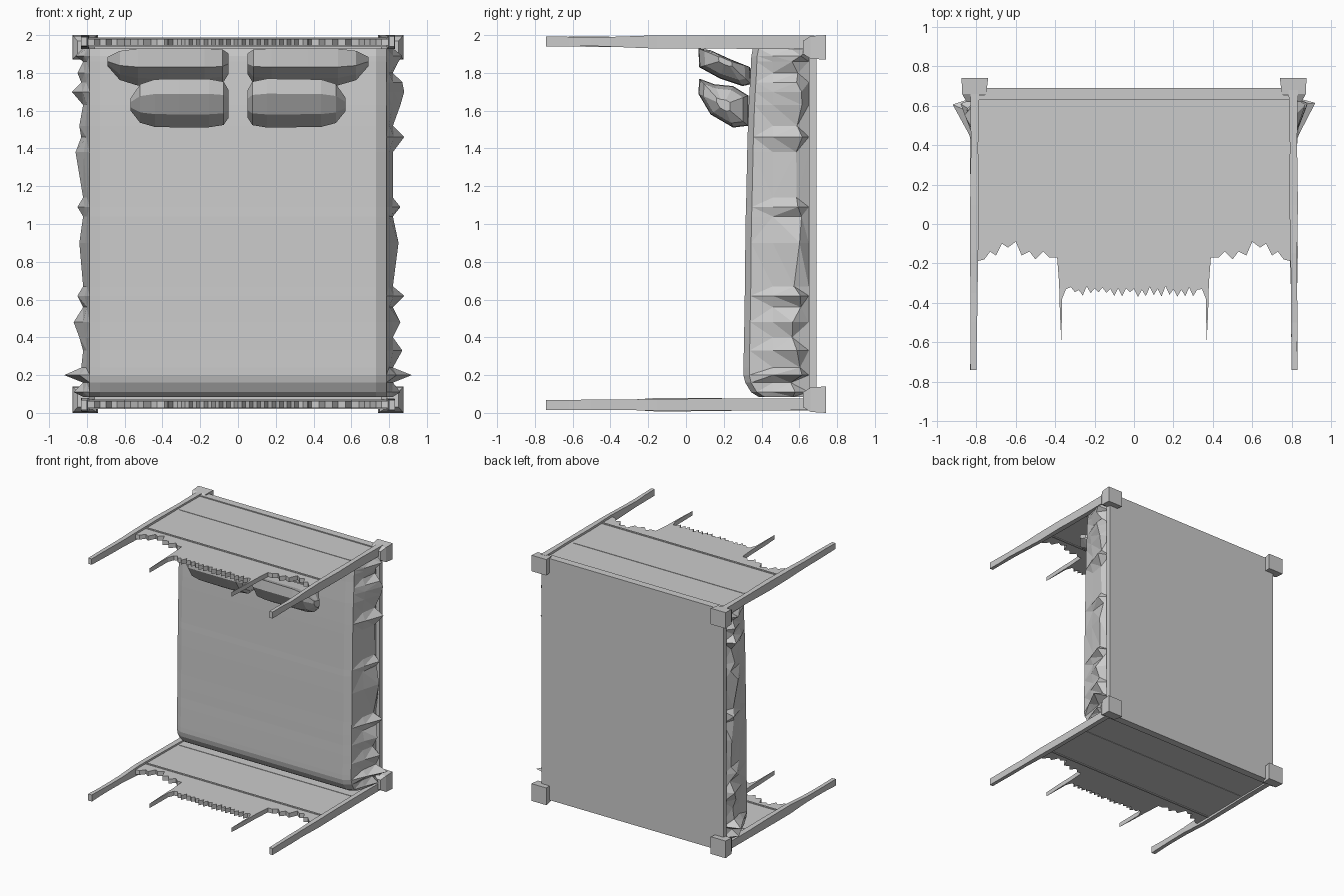
import bpy, bmesh, random
from mathutils import Vector

random.seed(4)


def finish(name, bm):
    bmesh.ops.recalc_face_normals(bm, faces=bm.faces)
    me = bpy.data.meshes.new(name)
    bm.to_mesh(me)
    bm.free()
    ob = bpy.data.objects.new(name, me)
    bpy.context.collection.objects.link(ob)
    return ob


def loft(name, rings):
    """Skin a list of equal-length closed rings and cap both ends."""
    bm = bmesh.new()
    rows = [[bm.verts.new(p) for p in r] for r in rings]
    n = len(rows[0])
    for a, b in zip(rows, rows[1:]):
        for i in range(n):
            j = (i + 1) % n
            bm.faces.new((a[i], a[j], b[j], b[i]))
    bm.faces.new(rows[0])
    bm.faces.new(rows[-1])
    bmesh.ops.triangulate(bm, faces=bm.faces)
    return finish(name, bm)


def box(name, x0, x1, y0, y1, z0, z1):
    rect = [(x0, z0), (x1, z0), (x1, z1), (x0, z1)]
    return loft(name, [[(x, y, z) for x, z in rect] for y in (y0, y1)])


def plate(name, outline, z0, z1):
    bm = bmesh.new()
    f = bm.faces.new([bm.verts.new((x, y, z0)) for x, y in outline])
    new = bmesh.ops.extrude_face_region(bm, geom=[f])["geom"]
    bmesh.ops.translate(bm, vec=(0, 0, z1 - z0),
                        verts=[v for v in new if isinstance(v, bmesh.types.BMVert)])
    return finish(name, bm)


# bed base and side rails (the bed lies tipped on its footboard)
box("bed_base", -0.82, 0.82, 0.65, 0.69, 0.05, 1.95)

# mattress with draped cover: (z, front face y, left fold, right fold)
rows = [(0.085, 0.38, 0, 0), (0.11, 0.34, 0.05, 0.04), (0.16, 0.31, 0.0, 0.0),
        (0.20, 0.30, 0.10, 0.10), (0.24, 0.30, 0.01, 0.0), (0.33, 0.302, 0.0, 0.05),
        (0.40, 0.303, 0.02, 0.0), (0.48, 0.305, 0.05, 0.04), (0.56, 0.306, 0.0, 0.0),
        (0.62, 0.307, 0.03, 0.06), (0.67, 0.308, 0.0, 0.0), (0.90, 0.31, 0.02, 0.03),
        (1.04, 0.312, 0.0, 0.0), (1.09, 0.314, 0.03, 0.04), (1.14, 0.315, 0.0, 0.0),
        (1.38, 0.32, 0.04, 0.0), (1.46, 0.322, 0.01, 0.06), (1.52, 0.324, 0.02, 0.0),
        (1.63, 0.328, 0.0, 0.04), (1.70, 0.332, 0.06, 0.06), (1.75, 0.335, 0.01, 0.05),
        (1.80, 0.338, 0.03, 0.0), (1.86, 0.34, 0.0, 0.03), (1.89, 0.342, 0.04, 0.05),
        (1.93, 0.35, 0.0, 0.0)]
rings = []
for z, yf, fl, fr in rows:
    def side(f, s):
        yk = 0.58 + random.uniform(-0.03, 0.04)
        return [(s * 0.73, yf + 0.004, z), (s * 0.785, yf + 0.035, z),
                (s * (0.80 + 0.4 * f), 0.46, z), (s * (0.82 + f), yk, z),
                (s * 0.79, 0.65, z)]
    rings.append(side(fr, 1) + side(fl, -1)[::-1])
loft("mattress_cover", rings)

# pillows: side profile (y, z) swelling from pinched ends along x
back = [(0.065, 1.93), (0.13, 1.92), (0.24, 1.87), (0.34, 1.83), (0.345, 1.74),
        (0.30, 1.73), (0.18, 1.77), (0.07, 1.83)]
front = [(0.07, 1.77), (0.15, 1.74), (0.25, 1.73), (0.33, 1.68), (0.33, 1.52),
         (0.25, 1.51), (0.13, 1.58), (0.065, 1.69)]
stations = [(0.0, 0.55), (0.05, 0.9), (0.2, 1.0), (0.5, 1.0), (0.75, 0.96),
            (0.9, 0.78), (1.0, 0.25)]
for name, prof, width, zpin in (("back_pillow", back, 0.64, 1.87),
                                ("front_pillow", front, 0.52, 1.63)):
    yc = sum(p[0] for p in prof) / len(prof)
    for s, label in ((-1, "left"), (1, "right")):
        rings = []
        for t, k in stations:
            j = random.uniform(-0.02, 0.02)
            rings.append([(s * (0.05 + width * t),
                           yc + (y - yc) * (k + j),
                           zpin + (z - zpin) * (k + j)) for y, z in prof])
        loft(label + "_" + name, rings)

# ragged top outline shared by headboard and footboard
half = [(0.39, -0.17), (0.43, -0.17), (0.46, -0.14), (0.50, -0.18), (0.53, -0.14),
        (0.57, -0.16), (0.60, -0.09), (0.64, -0.12), (0.67, -0.10), (0.70, -0.16),
        (0.73, -0.14), (0.76, -0.18), (0.80, -0.19)]
spike = [(0.345, -0.33), (0.365, -0.38), (0.368, -0.61), (0.376, -0.45), (0.38, -0.30)]
teeth = [(-0.32 + 0.64 * i / 32, -0.365 + random.uniform(-0.005, 0.02) if i % 2
          else -0.325 + random.uniform(-0.01, 0.01)) for i in range(33)]
right = spike + half + [(0.82, 0.69)]
outline = teeth + right + [(-x, y) for x, y in reversed(right)]

for name, zc, s in (("footboard", 0.045, 1), ("headboard", 1.962, -1)):
    plate(name + "_panel", outline, zc - 0.018, zc + 0.018)
    # shallow moulding lines on both faces
    box(name + "_middle_moulding", -0.77, 0.77, 0.348, 0.356, zc - 0.021, zc + 0.021)
    box(name + "_upper_moulding", -0.79, 0.79, -0.06, -0.045, zc - 0.024, zc + 0.024)
    box(name + "_bottom_rail", -0.80, 0.80, 0.63, 0.69, zc - 0.024, zc + 0.026)
    for m, label in ((-1, "left"), (1, "right")):
        # slightly uneven corner posts running past the panel
        post = []
        for i, y in enumerate((0.68, 0.4, 0.1, -0.15, -0.35, -0.5, -0.62, -0.74)):
            w = 0.021 - 0.001 * i + random.uniform(-0.002, 0.003)
            h = (0.033 if y > -0.2 else 0.025) + random.uniform(-0.003, 0.003)
            xc = m * (0.808 + 0.001 * i)
            z = zc - 0.004 * s * i / 7
            post.append([(xc - w, y, z - h), (xc + w, y, z - h),
                         (xc + w, y, z + h), (xc - w, y, z + h)])
        loft(f"{name}_{label}_post", post)
        # chunky tapered foot block
        z0, z1 = (0.0, 0.14) if s == 1 else (2.0, 1.87)
        foot = []
        for y, a, b, dz in ((0.62, 0.79, 0.85, 0.03), (0.66, 0.75, 0.872, 0.005),
                            (0.74, 0.74, 0.875, 0.0)):
            foot.append([(m * a, y, z0 + s * dz), (m * b, y, z0 + s * dz),
                         (m * b, y, z1 - s * dz), (m * a, y, z1 - s * dz)])
        loft(f"{name}_{label}_foot", foot)
